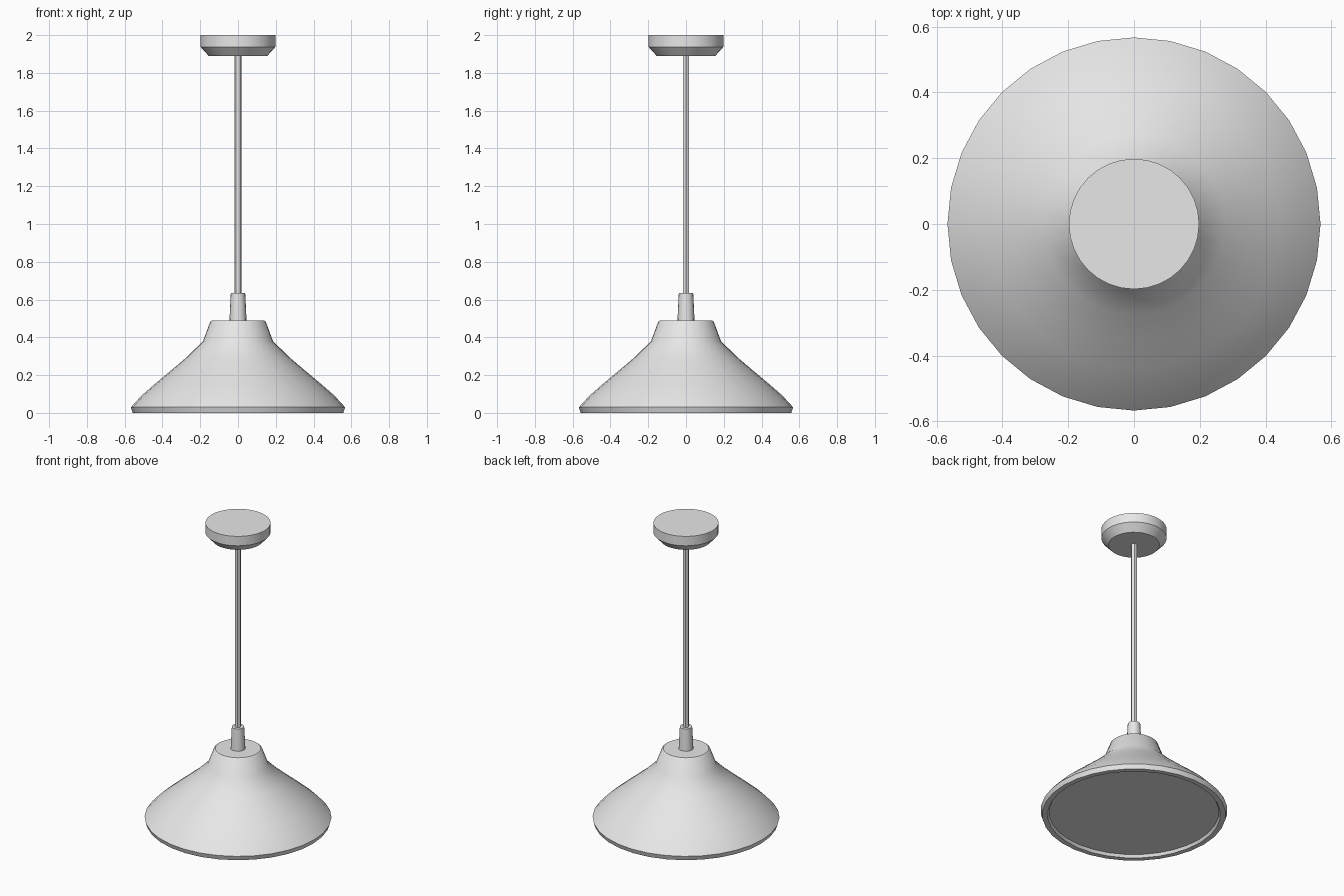
import bpy
import bmesh
from math import cos, sin, tau, radians

cube = bpy.data.objects.get("Cube")
if cube:
    bpy.data.objects.remove(cube, do_unlink=True)

grey = bpy.data.materials.new("light grey")
grey.use_nodes = True
colour = (0.8, 0.8, 0.8, 1)
grey.diffuse_color = colour
grey.node_tree.nodes["Principled BSDF"].inputs["Base Color"].default_value = colour


def lathe(name, profile, sides=32, smooth_angle=20):
    """Turn a (radius, height) profile about z and close both ends."""
    bm = bmesh.new()
    rings = [[bm.verts.new((r * cos(tau * i / sides), r * sin(tau * i / sides), z))
              for i in range(sides)] for r, z in profile]
    for low, high in zip(rings, rings[1:]):
        for i in range(sides):
            j = (i + 1) % sides
            bm.faces.new((low[i], low[j], high[j], high[i]))
    bm.faces.new(rings[0][::-1])
    bm.faces.new(rings[-1])
    bmesh.ops.recalc_face_normals(bm, faces=bm.faces)
    mesh = bpy.data.meshes.new(name)
    bm.to_mesh(mesh)
    bm.free()
    mesh.materials.append(grey)
    obj = bpy.data.objects.new(name, mesh)
    bpy.context.collection.objects.link(obj)
    bpy.ops.object.select_all(action='DESELECT')
    obj.select_set(True)
    bpy.context.view_layer.objects.active = obj
    bpy.ops.object.shade_smooth_by_angle(angle=radians(smooth_angle))
    return obj


# Bell shade with a bottom rim and a shallow recessed underside
lathe("shade", [(0.515, 0.018), (0.525, 0), (0.557, 0), (0.567, 0.03),
                (0.51, 0.092), (0.44, 0.153), (0.36, 0.22), (0.275, 0.292),
                (0.185, 0.38), (0.147, 0.483), (0.138, 0.49)], smooth_angle=32)

# Tapered socket holder above the shade
lathe("socket", [(0.045, 0.488), (0.042, 0.56), (0.038, 0.636)], sides=16, smooth_angle=40)

# Hanging rod
lathe("rod", [(0.019, 0.62), (0.019, 1.9)], sides=6)

# Ceiling mount with a bevelled lower edge
lathe("ceiling_mount", [(0.155, 1.89), (0.198, 1.937), (0.198, 2)])
